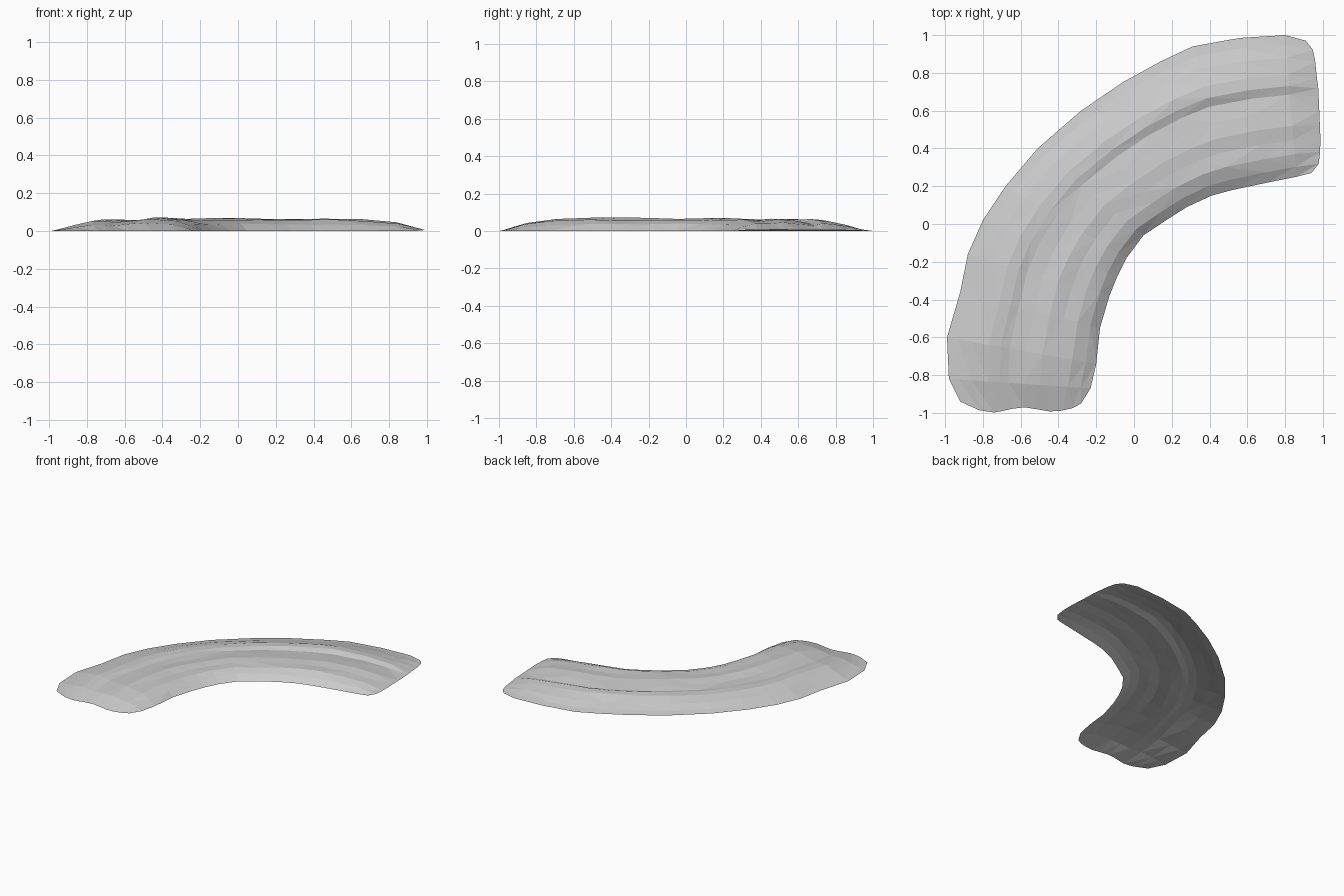
import bpy
import bmesh
import random
from mathutils import Vector

random.seed(4)

default_cube = bpy.data.objects.get("Cube")
if default_cube:
    bpy.data.objects.remove(default_cube, do_unlink=True)


def make_material(name, colour):
    material = bpy.data.materials.new(name)
    material.use_nodes = True
    material.diffuse_color = colour
    material.node_tree.nodes["Principled BSDF"].inputs["Base Color"].default_value = colour
    return material


# Matching points along the outer and inner edges of the bend
outer_edge = [(-.92, -.94), (-.98, -.82), (-.99, -.6), (-.92, -.36), (-.88, -.16),
              (-.8, .02), (-.68, .2), (-.51, .4), (-.28, .6), (-.06, .75),
              (.14, .86), (.31, .94), (.56, .985), (.8, 1), (.91, .97)]
inner_edge = [(-.28, -.95), (-.23, -.87), (-.2, -.74), (-.18, -.55), (-.13, -.38),
              (-.09, -.28), (-.04, -.18), (.05, -.06), (.17, .02), (.28, .09),
              (.41, .15), (.52, .18), (.71, .22), (.86, .25), (.94, .27)]

# Cross-section: fraction across, height, bulge of the front end, bulge of the far end
section = [(0, 0, 0, 0), (.07, .016, .02, .035), (.16, .036, .045, .045),
           (.28, .058, .055, .05), (.36, .058, .045, .055), (.42, .05, .035, .055),
           (.53, .058, .025, .055), (.64, .066, .035, .055), (.74, .06, .045, .055),
           (.84, .056, .04, .05), (.93, .036, .025, .04), (1, 0, 0, 0)]


def end_taper(row, last):
    """Height factor that lets both ends sink to the ground."""
    front = (0, .6, .92)
    far = (.1, .65, .92)
    if row < len(front):
        return front[row]
    if last - row < len(far):
        return far[last - row]
    return 1


def build_path():
    bm = bmesh.new()
    last = len(outer_edge) - 1
    drift = [0 for _ in section]
    rows = []
    for row, (outer, inner) in enumerate(zip(outer_edge, inner_edge)):
        start, end = Vector(outer), Vector(inner)
        verts = []
        for column, (across, height, front_bulge, far_bulge) in enumerate(section):
            point = start.lerp(end, across)
            if row == 0:
                point.y -= front_bulge
            elif row == last:
                point.x += far_bulge
            z = 0
            if 0 < across < 1:
                # Slowly wandering ruts that run along the path
                drift[column] = drift[column] * .6 + random.uniform(-.004, .004)
                z = min(.072, (height + drift[column]) * end_taper(row, last))
            verts.append(bm.verts.new((point.x, point.y, max(z, 0))))
        rows.append(verts)

    # Faceted surface, with the diagonals chosen irregularly
    for near, beyond in zip(rows, rows[1:]):
        for i in range(len(section) - 1):
            a, b, c, d = near[i], near[i + 1], beyond[i + 1], beyond[i]
            if random.random() < .5:
                triangles = ((a, b, c), (a, c, d))
            else:
                triangles = ((a, b, d), (b, c, d))
            for triangle in triangles:
                bm.faces.new(triangle)
    bmesh.ops.recalc_face_normals(bm, faces=bm.faces)
    if sum(face.normal.z for face in bm.faces) < 0:
        bmesh.ops.reverse_faces(bm, faces=bm.faces)

    mesh = bpy.data.meshes.new("curved_path")
    bm.to_mesh(mesh)
    bm.free()
    path = bpy.data.objects.new("curved_path", mesh)
    bpy.context.collection.objects.link(path)
    mesh.materials.append(make_material("light grey", (.6, .6, .6, 1)))


build_path()
